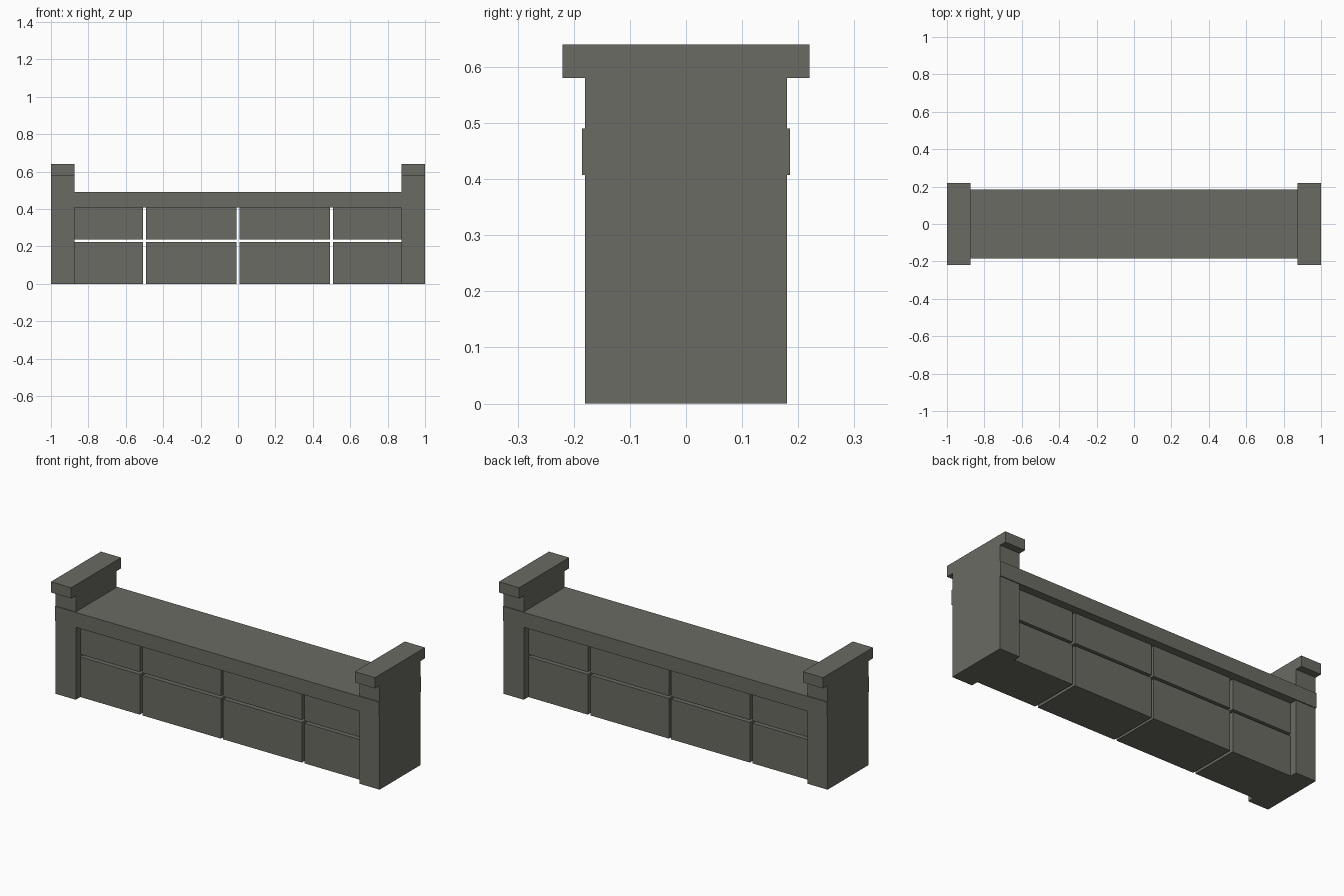
import bpy

if "Cube" in bpy.data.objects:
    bpy.data.objects.remove(bpy.data.objects["Cube"])

stone = bpy.data.materials.new("grey stone")
stone.diffuse_color = (0.145, 0.147, 0.125, 1)
stone.use_nodes = True
stone.node_tree.nodes["Principled BSDF"].inputs["Base Color"].default_value = stone.diffuse_color


def box(name, x0, x1, half_depth, z0, z1):
    """Box centred on y = 0, given by its x and z limits."""
    bpy.ops.mesh.primitive_cube_add(size=1, location=((x0 + x1) / 2, 0, (z0 + z1) / 2))
    ob = bpy.context.object
    ob.name = name
    ob.scale = (x1 - x0, half_depth * 2, z1 - z0)
    bpy.ops.object.transform_apply(location=False, rotation=False, scale=True)
    ob.data.materials.append(stone)
    return ob


# End posts with overhanging caps
for side, x0, x1 in (("left", -1, -0.875), ("right", 0.875, 1)):
    box(side + "_post", x0, x1, 0.18, 0, 0.58)
    box(side + "_cap", x0, x1, 0.22, 0.58, 0.64)

# Coping slab running the full length
box("coping", -1, 1, 0.185, 0.407, 0.49)

# Two courses of recessed blocks with open joints
columns = ((-0.875, -0.508), (-0.492, -0.007), (0.007, 0.492), (0.508, 0.875))
for course, z0, z1 in (("lower", 0, 0.224), ("upper", 0.238, 0.407)):
    for i, (x0, x1) in enumerate(columns):
        box(f"{course}_block_{i + 1}", x0, x1, 0.14, z0, z1)
